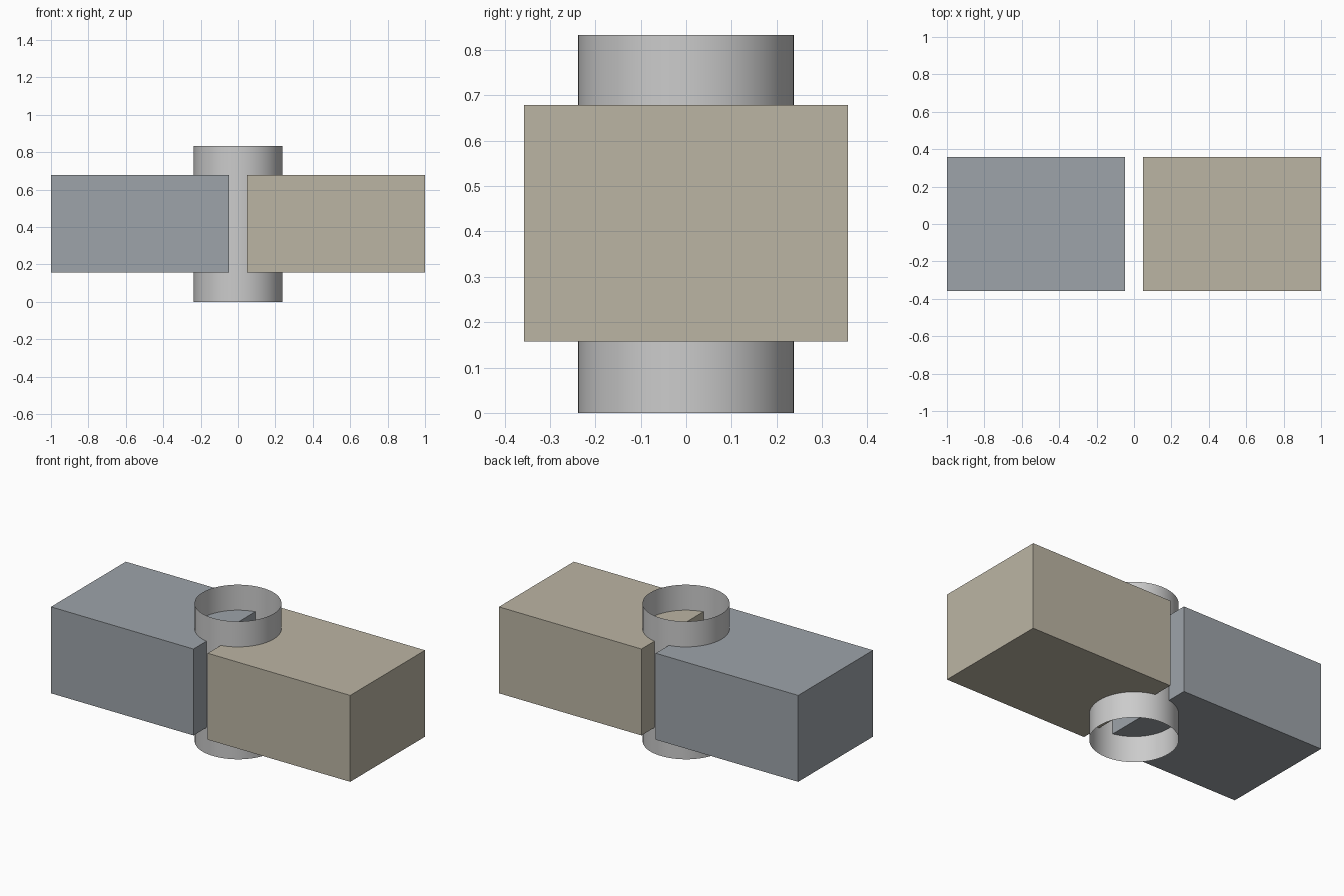
import bpy

if "Cube" in bpy.data.objects:
    bpy.data.objects.remove(bpy.data.objects["Cube"])

U = 1 / 21  # layout unit


def paint(obj, name, rgb):
    mat = bpy.data.materials.new(name)
    mat.diffuse_color = (*rgb, 1)
    mat.use_nodes = True
    mat.node_tree.nodes["Principled BSDF"].inputs["Base Color"].default_value = mat.diffuse_color
    obj.data.materials.append(mat)


def box(name, x0, x1, half_y, z0, z1):
    bpy.ops.mesh.primitive_cube_add(size=1, location=((x0 + x1) / 2, 0, (z0 + z1) / 2))
    obj = bpy.context.object
    obj.name = name
    obj.scale = (x1 - x0, 2 * half_y, z1 - z0)
    bpy.ops.object.transform_apply(location=False, rotation=False, scale=True)
    return obj


# Two blocks with a narrow gap between them
left = box("left_block", -1, -U, 7.5 * U, 0.157, 0.679)
paint(left, "blue_grey", (0.34, 0.37, 0.40))
right = box("right_block", U, 1, 7.5 * U, 0.157, 0.679)
paint(right, "tan", (0.50, 0.46, 0.37))

# Thin open-ended sleeve passing through both blocks
height = 0.833
bpy.ops.mesh.primitive_cylinder_add(vertices=64, radius=5 * U, depth=height,
                                    end_fill_type='NOTHING', location=(0, 0, height / 2))
bpy.context.object.name = "centre_sleeve"
bpy.ops.object.shade_smooth_by_angle()
